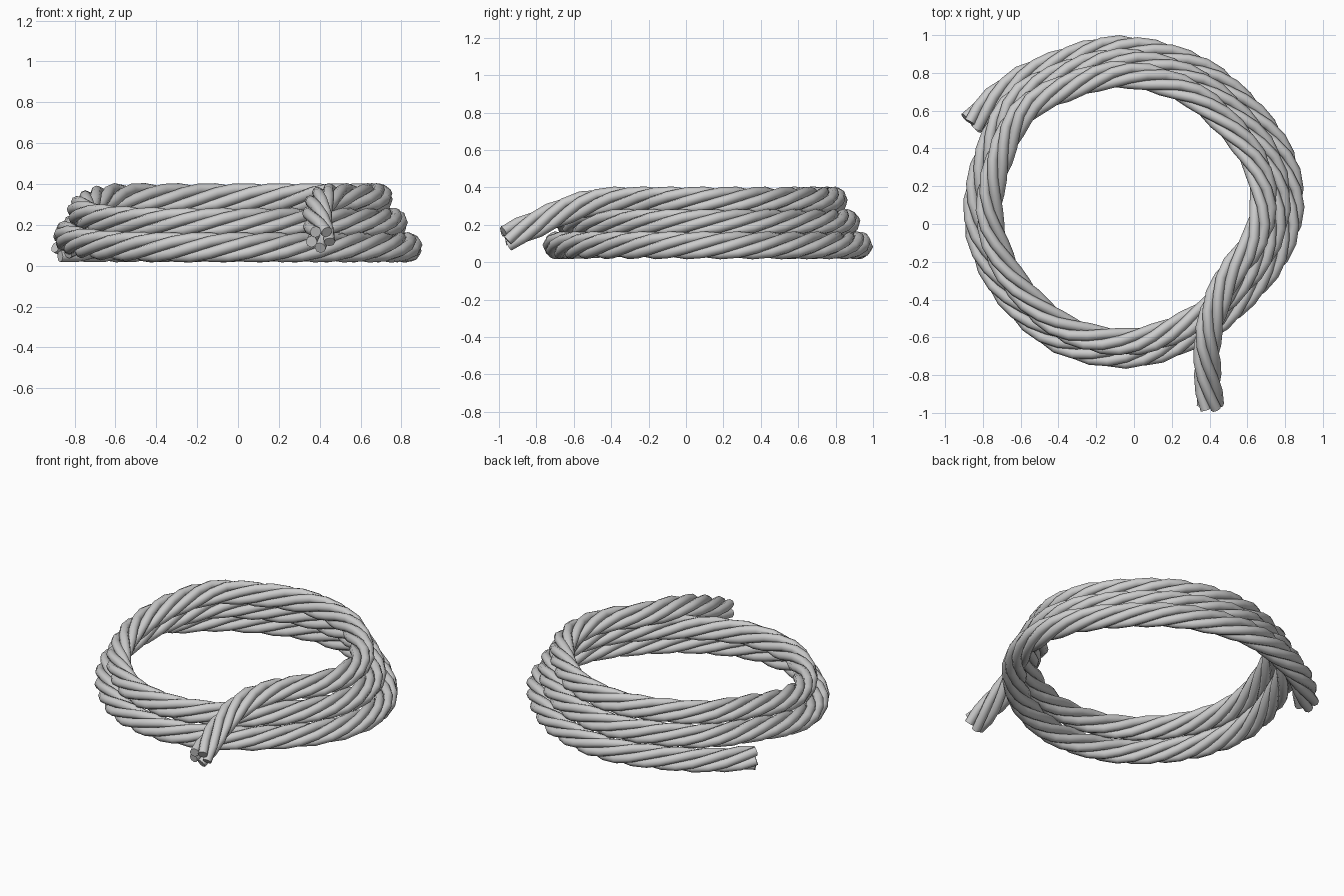
import bpy, math
from mathutils import Vector

if "Cube" in bpy.data.objects:
    bpy.data.objects.remove(bpy.data.objects["Cube"])

STRANDS, SIDES = 5, 8
OFFSET, RADIUS = 0.047, 0.028    # strand distance from rope centre, strand thickness
PITCH, STEP = 0.88, 0.09         # twist length, ring spacing

# One turn of the coil, clockwise from the back left, climbing a level on the left
TURN = [(-.50, .81, 0), (-.10, .925, 0), (.30, .84, 0), (.57, .64, 0), (.77, .38, 0),
        (.83, .12, 0), (.77, -.13, 0), (.61, -.35, 0), (.36, -.56, 0), (0, -.69, 0),
        (-.38, -.62, 0), (-.66, -.38, .01), (-.80, -.12, .03), (-.83, .12, .06),
        (-.77, .38, .10), (-.65, .62, .12)]
CX, CY = -0.03, 0.12


def turn_points(level, count):
    s = 1 - 0.083 * level
    return [Vector((CX + (x - CX) * s, CY + (y - CY) * s, 0.09 + 0.12 * level + z))
            for x, y, z in TURN[:count]]


# Rope centre line: loose start, two full turns, part turn, tail over the front
pts = [Vector((-.86, .53, .09)), Vector((-.71, .68, .09))]
pts += turn_points(0, 16) + turn_points(1, 16) + turn_points(2, 8)
pts += [Vector(p) for p in ((.425, -.45, .325), (.39, -.62, .285),
                            (.39, -.80, .205), (.405, -.965, .13))]


def smooth_path(p):
    ext = [2 * p[0] - p[1]] + p + [2 * p[-1] - p[-2]]
    out = []
    for a, b, c, d in zip(ext, ext[1:], ext[2:], ext[3:]):
        for i in range(20):
            t = i / 20
            out.append(0.5 * (2 * b + (c - a) * t + (2 * a - 5 * b + 4 * c - d) * t * t
                              + (3 * b - a - 3 * c + d) * t ** 3))
    return out + [p[-1]]


def resample(p, step):
    acc = [0.0]
    for a, b in zip(p, p[1:]):
        acc.append(acc[-1] + (b - a).length)
    n = round(acc[-1] / step)
    out, j = [], 0
    for i in range(n + 1):
        s = acc[-1] * i / n
        while j < len(p) - 2 and acc[j + 1] < s:
            j += 1
        out.append(p[j].lerp(p[j + 1], (s - acc[j]) / (acc[j + 1] - acc[j])))
    return out, acc[-1] / n


def tangents(p):
    last = len(p) - 1
    return [(p[min(i + 1, last)] - p[max(i - 1, 0)]).normalized() for i in range(len(p))]


def tube(name, path):
    verts, faces = [], []
    for c, t in zip(path, tangents(path)):
        side = Vector((0, 0, 1)).cross(t).normalized()
        up = t.cross(side)
        for k in range(SIDES):
            a = 2 * math.pi * k / SIDES
            verts.append(c + RADIUS * (math.cos(a) * side + math.sin(a) * up))
    for i in range(len(path) - 1):
        for k in range(SIDES):
            q = i * SIDES
            n = (k + 1) % SIDES
            faces.append((q + k, q + n, q + SIDES + n, q + SIDES + k))
    faces.append(tuple(reversed(range(SIDES))))
    faces.append(tuple(range(len(verts) - SIDES, len(verts))))
    me = bpy.data.meshes.new(name)
    me.from_pydata(verts, [], faces)
    ob = bpy.data.objects.new(name, me)
    bpy.context.collection.objects.link(ob)
    bpy.ops.object.select_all(action='DESELECT')
    ob.select_set(True)
    bpy.context.view_layer.objects.active = ob
    bpy.ops.object.shade_smooth_by_angle(angle=math.radians(60))


# Twisted strands wound around the centre line
centre, step = resample(smooth_path(pts), STEP)
tans = tangents(centre)
for s in range(STRANDS):
    strand = []
    for i, (c, t) in enumerate(zip(centre, tans)):
        side = Vector((0, 0, 1)).cross(t).normalized()
        up = t.cross(side)
        a = 2 * math.pi * (s / STRANDS - i * step / PITCH)
        strand.append(c + OFFSET * (math.cos(a) * side + math.sin(a) * up))
    tube(f"rope_strand_{s + 1}", strand)
